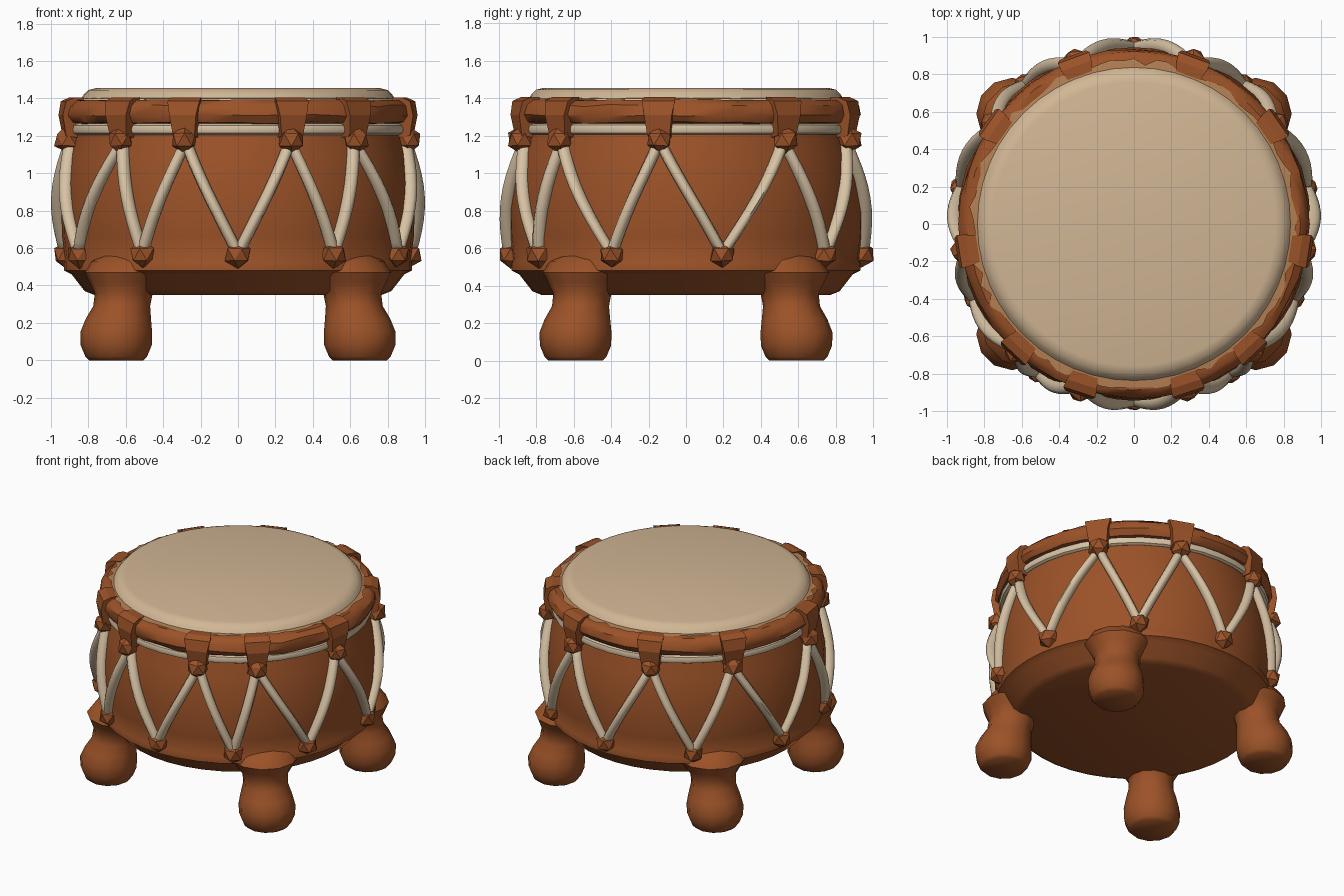
import bpy, bmesh, random
from math import sin, cos, pi, radians
from mathutils import Vector, Matrix

random.seed(4)
if "Cube" in bpy.data.objects:
    bpy.data.objects.remove(bpy.data.objects["Cube"])


def material(name, rgb):
    m = bpy.data.materials.new(name)
    m.use_nodes = True
    m.diffuse_color = (*rgb, 1)
    m.node_tree.nodes["Principled BSDF"].inputs["Base Color"].default_value = (*rgb, 1)
    return m


WOOD = material("warm brown wood", (0.33, 0.085, 0.021))
HIDE = material("cream hide", (0.64, 0.47, 0.30))
ROPE = material("pale rope", (0.68, 0.54, 0.37))
WORN = material("worn tan edge", (0.46, 0.22, 0.09))


def polar(a, r, z):
    """Point at angle a, measured from the front towards +x."""
    return Vector((r * sin(a), -r * cos(a), z))


def finish(name, bm, mat, smooth=True, angle=40):
    bmesh.ops.recalc_face_normals(bm, faces=bm.faces)
    me = bpy.data.meshes.new(name)
    bm.to_mesh(me)
    bm.free()
    me.materials.append(mat)
    ob = bpy.data.objects.new(name, me)
    bpy.context.collection.objects.link(ob)
    if smooth:
        bpy.ops.object.select_all(action="DESELECT")
        ob.select_set(True)
        bpy.context.view_layer.objects.active = ob
        bpy.ops.object.shade_smooth_by_angle(angle=radians(angle))
    return ob


def skin_rings(bm, rings, cap=True, closed=False):
    """Bridge successive rings of points with quads."""
    loops = [[bm.verts.new(p) for p in ring] for ring in rings]
    pairs = list(zip(loops, loops[1:]))
    if closed:
        pairs.append((loops[-1], loops[0]))
    for lo, hi in pairs:
        n = len(lo)
        for i in range(n):
            j = (i + 1) % n
            bm.faces.new((lo[i], lo[j], hi[j], hi[i]))
    if cap and not closed:
        bm.faces.new(loops[0])
        bm.faces.new(loops[-1])


def lathe(name, profile, mat, segs=40, closed=False, wobble=0):
    bm = bmesh.new()
    rings = [[polar(2 * pi * i / segs, r + random.uniform(-wobble, wobble),
                    z + random.uniform(-wobble, wobble))
              for i in range(segs)] for r, z in profile]
    skin_rings(bm, rings, closed=closed)
    return finish(name, bm, mat)


# Bowl-shaped body with a small ledge near the base
lathe("drum_body", [(0.77, 0.35), (0.82, 0.37), (0.89, 0.46), (0.93, 0.48),
                    (0.93, 0.53), (0.925, 0.54), (0.94, 0.66), (0.945, 0.8),
                    (0.935, 0.95), (0.91, 1.1), (0.875, 1.22), (0.86, 1.3)], WOOD)

# Rolled rim, stretched head, rope hoop
lathe("rim", [(0.85, 1.26), (0.91, 1.27), (0.935, 1.31), (0.925, 1.36),
              (0.89, 1.39), (0.84, 1.39), (0.82, 1.3)], WOOD, closed=True, wobble=0.006)
lathe("drum_head", [(0.83, 1.3), (0.845, 1.39), (0.825, 1.42), (0.80, 1.445),
                    (0.76, 1.455)], HIDE, segs=48)
lathe("rope_hoop", [(0.885 + 0.025 * cos(k * pi / 4), 1.235 + 0.03 * sin(k * pi / 4))
                    for k in range(8)], ROPE, closed=True)

# Irregular worn strip where the hide meets the rim
bm = bmesh.new()
N = 90
outer = [random.choice((0.852, 0.862, 0.875, 0.885)) for i in range(N)]
skin_rings(bm, [[polar(2 * pi * i / N, 0.835, 1.402) for i in range(N)],
                [polar(2 * pi * i / N, outer[i], 1.399) for i in range(N)]], cap=False)
bmesh.ops.solidify(bm, geom=bm.faces[:], thickness=0.004)
finish("worn_edge", bm, WORN, smooth=False)

# Tie positions around the drum, mirrored left and right
half_top = [18, 43, 81, 125, 160]
half_low = [33, 65, 102, 142]
top_ties = [radians(a) for a in half_top + [360 - a for a in reversed(half_top)]]
low_ties = [radians(a) for a in [0] + half_low + [180] + [360 - a for a in reversed(half_low)]]


def knot(name, a, r, z, size):
    bm = bmesh.new()
    bmesh.ops.create_icosphere(bm, subdivisions=1, radius=size)
    for v in bm.verts:
        v.co *= random.uniform(0.92, 1.1)
    turn = Matrix.Translation(polar(a, r, z)) @ Matrix.Rotation(a, 4, "Z")
    bmesh.ops.transform(bm, matrix=turn, verts=bm.verts)
    finish(name, bm, WOOD, smooth=False)


def strap(name, a):
    """Leather loop folded over the rim and down to its knot."""
    path = [(0.845, 1.405), (0.90, 1.405), (0.945, 1.385), (0.96, 1.31),
            (0.94, 1.2), (0.88, 1.19), (0.86, 1.3)]
    widths = [0.07, 0.085, 0.09, 0.075, 0.06, 0.06, 0.07]
    bm = bmesh.new()
    sides = [[polar(a, r, z) + Vector((cos(a), sin(a), 0)) * w * s
              for (r, z), w in zip(path, widths)] for s in (-1, 1)]
    skin_rings(bm, sides)
    finish(name, bm, WOOD, smooth=False)


def lacing(name, a0, a1):
    """Rope from a lower knot to an upper knot, bowing outwards."""
    bm = bmesh.new()
    rings = []
    steps = 10
    for s in range(steps + 1):
        t = s / steps
        a, z = a0 + (a1 - a0) * t, 0.57 + 0.6 * t
        r = 0.935 - 0.035 * t + 0.042 * sin(pi * t)
        side = Vector((cos(a), sin(a), 0))
        out = polar(a, 1, 0)
        rings.append([polar(a, r, z) + side * 0.034 * cos(k * pi / 4)
                      + out * 0.04 * sin(k * pi / 4) for k in range(8)])
    skin_rings(bm, rings)
    finish(name, bm, ROPE, angle=60)


for i, a in enumerate(top_ties):
    strap(f"rim_strap_{i + 1}", a)
    knot(f"upper_knot_{i + 1}", a, 0.925, 1.18, 0.072)
for i, a in enumerate(low_ties):
    knot(f"lower_knot_{i + 1}", a, 0.935, 0.565, 0.072)
    right = top_ties[i]
    left = top_ties[i - 1] - (2 * pi if i == 0 else 0)
    lacing(f"lacing_{i + 1}_a", a, right)
    lacing(f"lacing_{i + 1}_b", a, left)

# Four bulbous legs: (height, radius, shift along the outward diagonal)
leg_profile = [(0, 0.145, 0.88), (0.02, 0.165, 0.88), (0.08, 0.19, 0.88),
               (0.15, 0.192, 0.88), (0.22, 0.175, 0.865), (0.29, 0.152, 0.84),
               (0.36, 0.155, 0.825), (0.42, 0.195, 0.81), (0.47, 0.235, 0.79),
               (0.53, 0.21, 0.77), (0.58, 0.12, 0.77)]
for sx, xn in ((1, "left"), (-1, "right")):
    for sy, yn in ((-1, "front"), (1, "back")):
        bm = bmesh.new()
        axis = Vector((0.74 * sx, 0.67 * sy, 0))
        skin_rings(bm, [[axis * d + Vector((r * cos(k * pi / 6), r * sin(k * pi / 6), z))
                         for k in range(12)] for z, r, d in leg_profile])
        finish(f"{yn}_{xn}_leg", bm, WOOD, angle=50)
